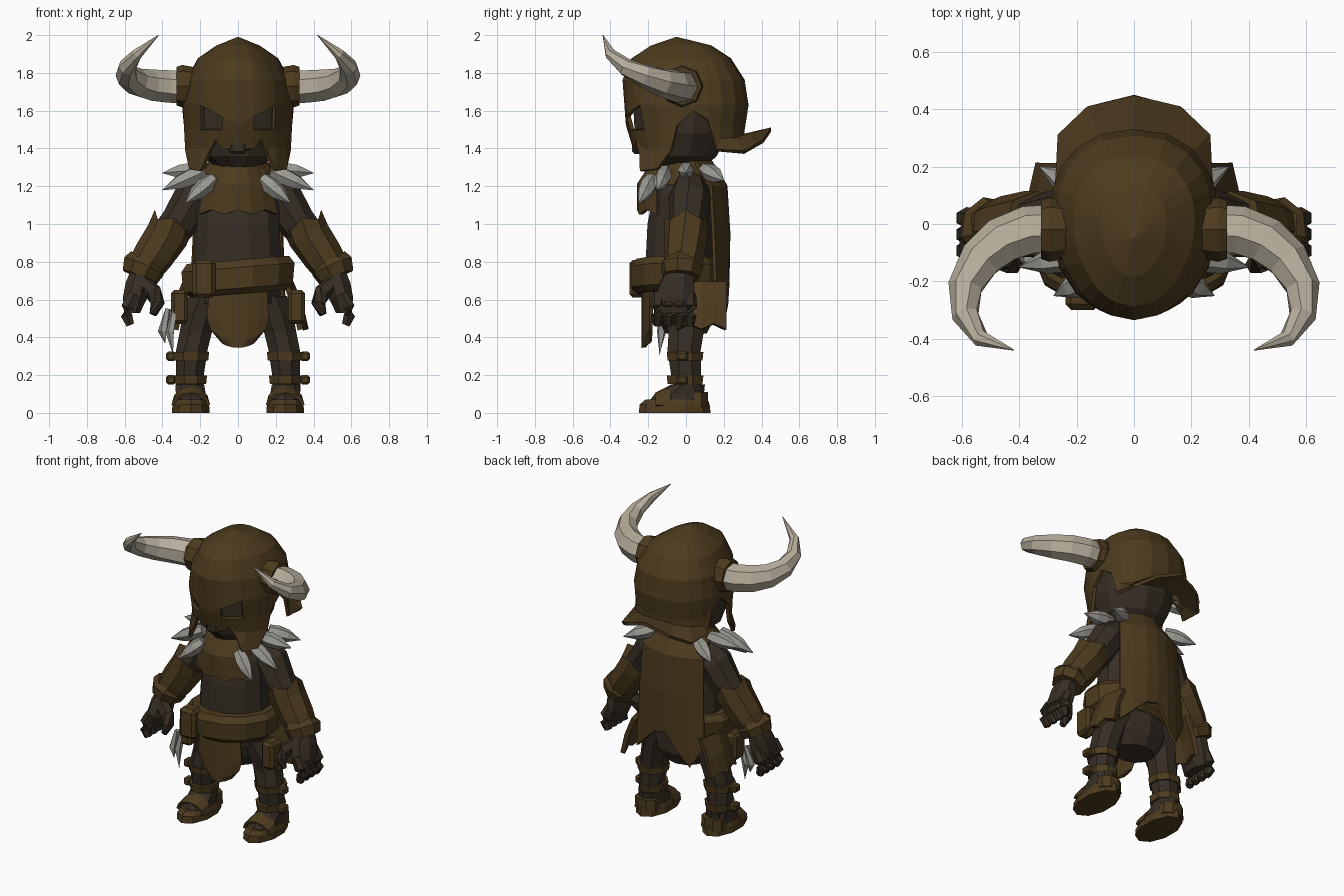
import bpy, bmesh, math
from mathutils import Vector

cube = bpy.data.objects.get("Cube")
if cube:
    bpy.data.objects.remove(cube, do_unlink=True)


def material(name, color):
    m = bpy.data.materials.new(name)
    m.use_nodes = True
    m.diffuse_color = (*color, 1)
    m.node_tree.nodes["Principled BSDF"].inputs["Base Color"].default_value = (*color, 1)
    return m


leather = material("brown leather", (0.073, 0.043, 0.013))
cloth = material("dark cloth", (0.037, 0.027, 0.018))
bone = material("pale bone", (0.47, 0.42, 0.33))
steel = material("grey steel", (0.33, 0.32, 0.29))


def finish(name, bm, mat, mirror=False, thick=0):
    bmesh.ops.remove_doubles(bm, verts=bm.verts, dist=0.0005)
    bmesh.ops.recalc_face_normals(bm, faces=bm.faces)
    mesh = bpy.data.meshes.new(name)
    bm.to_mesh(mesh)
    bm.free()
    mesh.materials.append(mat)
    ob = bpy.data.objects.new(name, mesh)
    bpy.context.collection.objects.link(ob)
    if mirror:
        ob.modifiers.new("Mirror", 'MIRROR')
    if thick:
        mod = ob.modifiers.new("Solidify", 'SOLIDIFY')
        mod.thickness, mod.offset = thick, 0
    return ob


def skin(bm, rings, closed=True, skip=()):
    """Join rows of points with quads."""
    rows = [[bm.verts.new(p) for p in r] for r in rings]
    n = len(rows[0])
    for i in range(len(rows) - 1):
        for j in range(n if closed else n - 1):
            if (i, j) not in skip:
                k = (j + 1) % n
                bm.faces.new((rows[i][j], rows[i][k], rows[i + 1][k], rows[i + 1][j]))
    return rows


def loft(name, rings, mat, sides=10, mirror=False, tilt=0):
    """Stack level rings given as (z, x, y, half width, half depth)."""
    bm = bmesh.new()
    pts = []
    for z, cx, cy, rx, ry in rings:
        ring = []
        for k in range(sides):
            a = math.tau * (k + 0.5) / sides
            x = cx + rx * math.cos(a)
            ring.append((x, cy + ry * math.sin(a), z + tilt * x))
        pts.append(ring)
    rows = skin(bm, pts)
    bm.faces.new(rows[0])
    bm.faces.new(rows[-1])
    return finish(name, bm, mat, mirror)


def tube(name, path, radii, mat, sides=7, mirror=True, jag=0):
    """Sweep a polygon along a path; jag pushes alternate start corners along it."""
    bm = bmesh.new()
    path = [Vector(p) for p in path]
    last = len(path) - 1
    pts = []
    for i, (p, r) in enumerate(zip(path, radii)):
        t = (path[min(i + 1, last)] - path[max(i - 1, 0)]).normalized()
        q = t.to_track_quat('Z', 'Y')
        ring = []
        for k in range(sides):
            a = math.tau * k / sides
            lift = jag if i == 0 and k % 2 else 0
            ring.append(p + q @ Vector((r * math.cos(a), r * math.sin(a), lift)))
        pts.append(ring)
    rows = skin(bm, pts)
    bm.faces.new(rows[0])
    bm.faces.new(rows[-1])
    return finish(name, bm, mat, mirror)


def panel(name, rows, mat, thick=0.02, mirror=False):
    bm = bmesh.new()
    skin(bm, rows, closed=False)
    return finish(name, bm, mat, mirror, thick)


def box(name, center, size, mat, mirror=False):
    bm = bmesh.new()
    bmesh.ops.create_cube(bm, size=1)
    for v in bm.verts:
        v.co = Vector(center) + Vector([a * b for a, b in zip(v.co, size)])
    bmesh.ops.bevel(bm, geom=bm.edges[:], offset=min(size) * 0.2, segments=1, affect='EDGES')
    return finish(name, bm, mat, mirror)


# Helmet: half dome with slanted eye holes, cheek plates, side arch and a flared neck guard
PROFILE = [(1.98, 0, -.05, -.05), (1.935, .11, -.18, .13), (1.87, .205, -.28, .23),
           (1.76, .265, -.325, .3), (1.63, .285, -.335, .32), (1.50, .28, -.3, .3),
           (1.40, .285, -.27, .31), (1.27, .29, -.34, .31)]
COLUMNS = [(0, 1.39), (17, 1.40), (24, 1.45), (33, 1.36), (42, 1.28), (60, 1.29), (71, 1.39),
           (79, 1.52), (95, 1.6), (108, 1.55), (122, 1.45), (140, 1.45), (160, 1.46), (180, 1.47)]
BRIM = {122: (.265, .16, 1.39), 140: (.26, .31, 1.38), 160: (.16, .41, 1.44), 180: (0, .45, 1.5)}


def helmet_point(angle, z):
    for hi, lo in zip(PROFILE, PROFILE[1:]):
        if z >= lo[0]:
            break
    t = (hi[0] - z) / (hi[0] - lo[0])
    w, front, back = [a + (b - a) * t for a, b in zip(hi[1:], lo[1:])]
    s, c = abs(math.sin(math.radians(angle))), math.cos(math.radians(angle))
    if c > 0:
        return (w * s, front * c ** 1.15, z)
    return (w * s ** 0.85, back * abs(c) ** 0.85, z)


rows = [[(0, -0.05, 1.98)] * len(COLUMNS)]
for level in (1.935, 1.87, 1.76, 1.63, 1.50, 1.40, 0):
    slant = 0.0024 if level == 1.63 else 0
    rows.append([helmet_point(a, max(level - slant * max(0, 42 - a), low)) for a, low in COLUMNS])
rows.append([BRIM.get(a, helmet_point(a, low)) for a, low in COLUMNS])
bm = bmesh.new()
skin(bm, rows, closed=False, skip={(4, 1), (4, 2), (4, 3)})
bmesh.ops.dissolve_degenerate(bm, dist=0.0005, edges=bm.edges)
finish("helmet", bm, leather, mirror=True, thick=0.022)

# Head inside the helmet
loft("head", [(1.29, 0, -.05, .1, .14), (1.36, 0, -.04, .2, .21), (1.48, 0, -.025, .25, .255),
              (1.65, 0, -.025, .25, .265), (1.8, 0, -.01, .17, .18)], cloth, 12)
box("nose", (0, -.25, 1.42), (.09, .07, .1), cloth)

# Horns and their sockets
tube("horn", [(.28, -.02, 1.725), (.37, -.025, 1.728), (.46, -.06, 1.735), (.535, -.125, 1.75),
              (.588, -.22, 1.785), (.588, -.32, 1.83), (.535, -.4, 1.9), (.42, -.44, 2.0)],
     [.088, .088, .085, .076, .062, .048, .03, .002], bone, 7)
tube("horn_socket", [(.23, -.02, 1.73), (.295, -.02, 1.73), (.325, -.02, 1.73)],
     [.1, .112, .102], leather, 8)

# Torso, hips and collar
loft("torso", [(.58, 0, -.03, .22, .17), (.8, 0, -.03, .24, .19), (1.0, 0, -.03, .225, .18),
               (1.15, 0, -.02, .23, .16), (1.26, 0, -.01, .18, .14), (1.36, 0, -.01, .13, .12)],
     cloth, 12)
loft("hips", [(.42, 0, 0, .13, .11), (.5, 0, 0, .22, .15), (.64, 0, -.02, .24, .18)], cloth)
loft("collar", [(1.21, 0, -.01, .21, .2), (1.27, 0, -.01, .2, .19), (1.34, 0, 0, .14, .14)],
     leather, 12)

# Chest bib with a ragged hem
U = [i / 3 for i in range(-3, 4)]
panel("bib", [[(u * w, y + .1 * u * u, z - (drop if abs(i - 3) % 2 else 0))
               for i, u in enumerate(U)]
              for w, y, z, drop in ((.12, -.17, 1.33, 0), (.17, -.25, 1.21, 0),
                                    (.205, -.25, 1.075, .025))], leather)

# Cape hanging down the back
HEM = (.62, .47, .57, .68, .66, .58, .5)
cape = [[(u * w, y - .08 * u * u, z) for u in U]
        for w, y, z in ((.15, .13, 1.33), (.225, .21, 1.2), (.235, .225, .95))]
cape.append([(u * .25, .22 - .06 * u * u, z) for u, z in zip(U, HEM)])
panel("cape", cape, leather)

# Collar spikes
SPIKES = [((.13, -.18, 1.24), (.28, -.25, 1.11)), ((.18, -.11, 1.28), (.4, -.15, 1.18)),
          ((.18, 0, 1.29), (.4, .0, 1.27)), ((.16, .1, 1.29), (.33, .2, 1.23))]
for base, tip in SPIKES:
    a, b = Vector(base), Vector(tip)
    tube("collar_spike", [a, a.lerp(b, .3), a.lerp(b, .6), b],
         [.036, .047, .04, .002], steel, 6)

# Belt, knot, loincloth and hip flaps
loft("belt", [(.63, 0, -.05, .26, .21), (.66, 0, -.05, .3, .245), (.77, 0, -.05, .31, .25),
              (.81, 0, -.05, .28, .22)], leather, 12, tilt=.08)
box("belt_knot", (-.18, -.25, .71), (.12, .1, .2), leather)
panel("loincloth", [[(u * w, -.225 + .04 * u * u, z + rise * u * u) for u in U]
                    for w, z, rise in ((.15, .65, 0), (.16, .5, 0), (.14, .38, .06),
                                       (.08, .345, .03))], leather)
panel("hip_flap", [[(x - .03 * abs(v), .08 + .13 * v, z + rag * (k % 2))
                    for k, v in enumerate((-1, -.5, 0, .5, 1))]
                   for x, z, rag in ((.28, .69, 0), (.33, .57, 0), (.36, .44, .03))],
      leather, .03, mirror=True)
box("hip_pouch", (.31, -.08, .56), (.09, .12, .18), leather, mirror=True)
for dx, low in ((0, .31), (.04, .37)):
    tube("hip_blade", [(-.33 - dx, -.12, .55), (-.36 - dx, -.13, .43), (-.345 - dx, -.14, low)],
         [.018, .025, .002], steel, 5, mirror=False)

# Arms, ragged bracers and hands
tube("upper_arm", [(.16, .02, 1.22), (.23, .02, 1.14), (.31, .01, 1.01), (.4, 0, .9)],
     [.08, .112, .1, .09], cloth, 8)
tube("bracer", [(.335, 0, 1.03), (.375, 0, .94), (.45, -.01, .83), (.51, -.02, .74)],
     [.115, .115, .108, .092], leather, 8, jag=.04)
tube("bracer_cuff", [(.48, -.015, .81), (.498, -.02, .775), (.52, -.025, .72)],
     [.1, .117, .1], leather, 8, jag=.02)
loft("palm", [(.53, .56, -.065, .045, .105), (.61, .545, -.06, .07, .115),
              (.69, .53, -.045, .07, .095), (.76, .51, -.03, .06, .075)], cloth, 8, mirror=True)
for k in range(4):
    y = -.15 + .057 * k
    tube("finger", [(.55, y, .63), (.585, y, .56), (.59, y, .515), (.57, y, .465)],
         [.032, .038, .035, .024], cloth, 6)
tube("thumb", [(.51, -.09, .69), (.45, -.12, .64), (.425, -.14, .58), (.45, -.15, .52)],
     [.045, .046, .037, .02], cloth, 6)

# Legs, straps and boots
loft("leg", [(.08, .255, .02, .075, .08), (.2, .255, .0, .08, .085), (.33, .245, -.01, .09, .095),
             (.42, .225, .0, .092, .1), (.52, .2, 0, .1, .12), (.62, .15, .0, .12, .14)],
     cloth, 8, mirror=True)
for z, wide in ((.3, .1), (.175, .088)):
    loft("leg_strap", [(z - .022, .25, -.005, wide, .1), (z + .022, .25, -.005, wide + .005, .105)],
         leather, 8, mirror=True)
    box("strap_end", (.355, -.02, z), (.05, .06, .05), leather, mirror=True)
loft("boot_sole", [(0, .25, -.06, .105, .19), (.045, .25, -.06, .102, .185),
                   (.07, .25, -.05, .092, .165)], leather, 10, mirror=True)
loft("boot_upper", [(.05, .25, -.05, .088, .155), (.1, .25, -.035, .083, .13),
                    (.15, .255, .01, .08, .09)], cloth, 10, mirror=True)
panel("boot_strap", [[(.25 + .095 * math.cos(a), y, .04 + h * math.sin(a))
                      for a in [math.pi * k / 6 for k in range(7)]]
                     for y, h in ((-.16, .06), (-.08, .1))], leather, .015, mirror=True)
loft("heel_guard", [(.03, .25, .06, .085, .06), (.11, .25, .06, .08, .06)], leather, 8, mirror=True)
